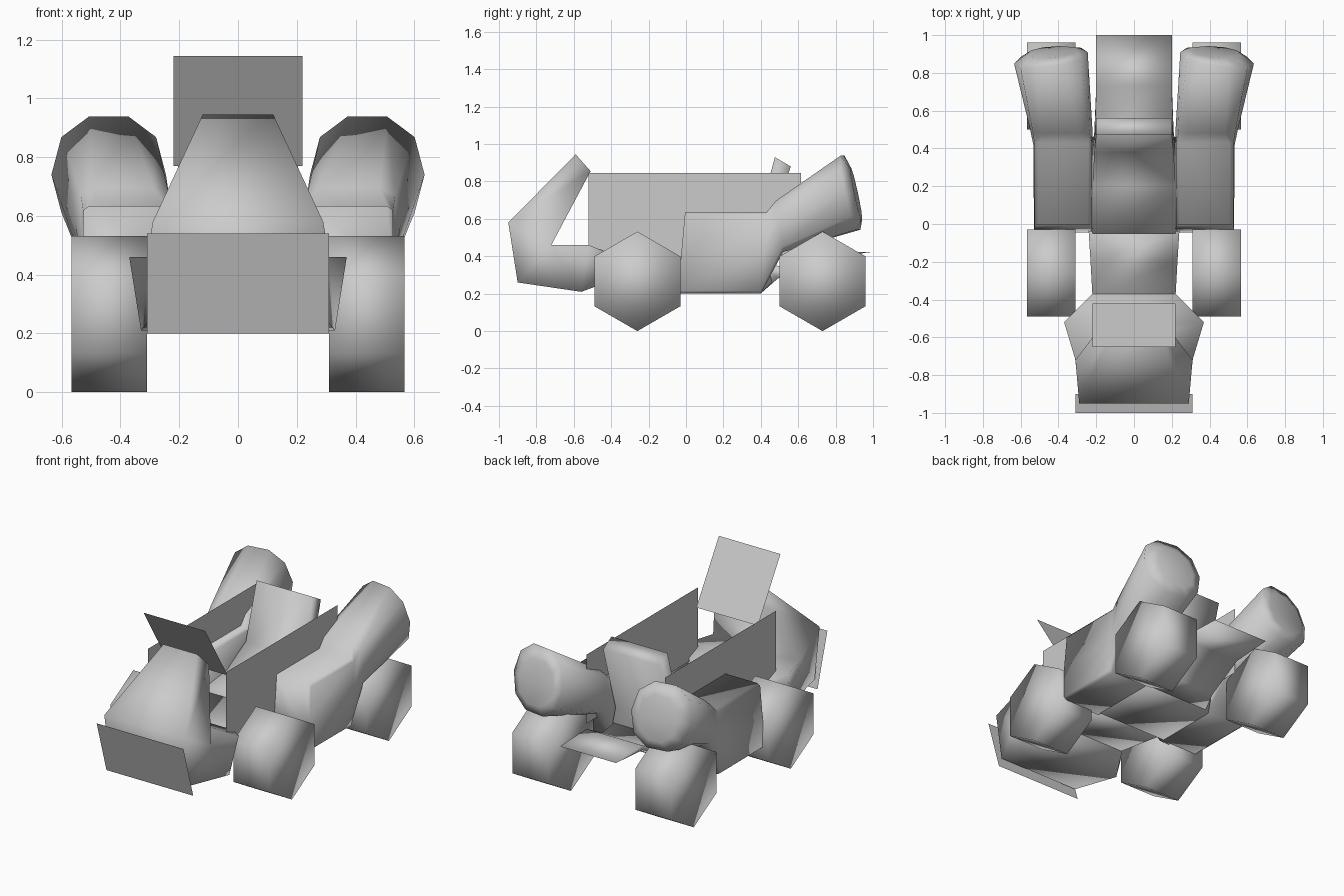
import bpy, bmesh, math

if "Cube" in bpy.data.objects:
    bpy.data.objects.remove(bpy.data.objects["Cube"])

grey = bpy.data.materials.new("plain grey")
grey.diffuse_color = (0.6, 0.6, 0.6, 1)
grey.use_nodes = True
grey.node_tree.nodes["Principled BSDF"].inputs["Base Color"].default_value = grey.diffuse_color


def finish(name, bm, closed=True):
    """Turn a bmesh into a fully smooth-shaded object."""
    if closed:
        bmesh.ops.recalc_face_normals(bm, faces=bm.faces)
    for f in bm.faces:
        f.smooth = True
    me = bpy.data.meshes.new(name)
    bm.to_mesh(me)
    bm.free()
    me.materials.append(grey)
    ob = bpy.data.objects.new(name, me)
    bpy.context.collection.objects.link(ob)
    return ob


def loft(name, rings):
    """Skin a list of equal-length point rings and close both ends."""
    bm = bmesh.new()
    vs = [[bm.verts.new(p) for p in r] for r in rings]
    n = len(vs[0])
    for a, b in zip(vs, vs[1:]):
        for i in range(n):
            j = (i + 1) % n
            bm.faces.new((a[i], a[j], b[j], b[i]))
    ends = [bm.faces.new(vs[0]), bm.faces.new(vs[-1][::-1])]
    bmesh.ops.recalc_face_normals(bm, faces=bm.faces)
    bmesh.ops.triangulate(bm, faces=ends)
    return finish(name, bm)


def profile(name, pts):
    """Side profile (y, z, half width) spanned across the centre line."""
    return loft(name, [[(s * w, y, z) for y, z, w in pts] for s in (-1, 1)])


def plate(name, pts):
    bm = bmesh.new()
    bm.faces.new([bm.verts.new(p) for p in pts])
    return finish(name, bm, False)


# Nose: tall sloping hood running down into a wide lower chin
profile("nose", [(-.90, .26, .29), (-.95, .58, .29), (-.59, .945, .12),
                 (-.51, .855, .15), (-.72, .46, .31), (-.52, .46, .37),
                 (-.37, .40, .22), (-.37, .28, .22), (-.56, .21, .33)])

# Neck joining nose and cabin
profile("neck", [(-.38, .40, .22), (-.20, .30, .23), (-.04, .42, .24),
                 (-.02, .23, .24), (-.38, .27, .22)])

# Seat with a leaning back, and the cabin floor below it
profile("seat", [(-.05, .42, .22), (.20, .45, .22), (.38, .57, .21),
                 (.475, .93, .2), (.56, .88, .2), (.42, .45, .21),
                 (.46, .26, .22), (.40, .20, .25), (-.02, .20, .25)])

# Tail flap rising out of the cabin
profile("tail", [(.41, .36, .21), (.56, .34, .205), (.73, .43, .2),
                 (1.0, .42, .2), (.73, .40, .2), (.49, .28, .21), (.41, .21, .22)])

# Windscreen and bumper plates
plate("windscreen", [(-.22, -.42, .77), (.22, -.42, .77), (.22, -.65, 1.145), (-.22, -.65, 1.145)])
plate("bumper", [(-.31, -.90, .20), (.31, -.90, .20), (.31, -1.0, .54), (-.31, -1.0, .54)])


def section(s, cx, cz, hx, hz, y, tx, tz, p):
    """Ten-sided ring: p = 1 round, small p boxy; tx, tz tilt it in y."""
    ring = []
    for i in range(10):
        a = math.radians(36 * i)
        u, v = [math.copysign(abs(t) ** p if abs(t) > 1e-6 else 0, t)
                for t in (math.cos(a), math.sin(a))]
        ring.append((s * (cx + hx * u), y + tx * u + tz * v, cz + hz * v))
    return ring


for s, side in ((1, "right"), (-1, "left")):
    # Side pod sweeping up into a round rear end
    loft(side + "_pod", [
        section(s, .375, .418, .155, .218, -.025, 0, .02, .14),
        section(s, .375, .418, .157, .218, .415, 0, .015, .14),
        section(s, .385, .56, .165, .14, .50, 0, -.02, .45),
        section(s, .44, .74, .195, .207, .88, -.03, -.045, .9),
        section(s, .435, .735, .13, .14, .91, -.01, -.03, .9)])
    # Flat cabin wall
    x = s * .28
    plate(side + "_wall", [(x, -.52, .40), (x, .615, .40), (x, .615, .845), (x, -.52, .845)][::s])
    # Six-sided wheels
    for y, end in ((-.26, "front"), (.73, "rear")):
        hexa = [(y + .266 * math.sin(math.radians(60 * i)),
                 .266 + .266 * math.cos(math.radians(60 * i))) for i in range(6)]
        loft(f"{end}_{side}_wheel", [[(s * w, a, b) for a, b in hexa] for w in (.31, .567)])
